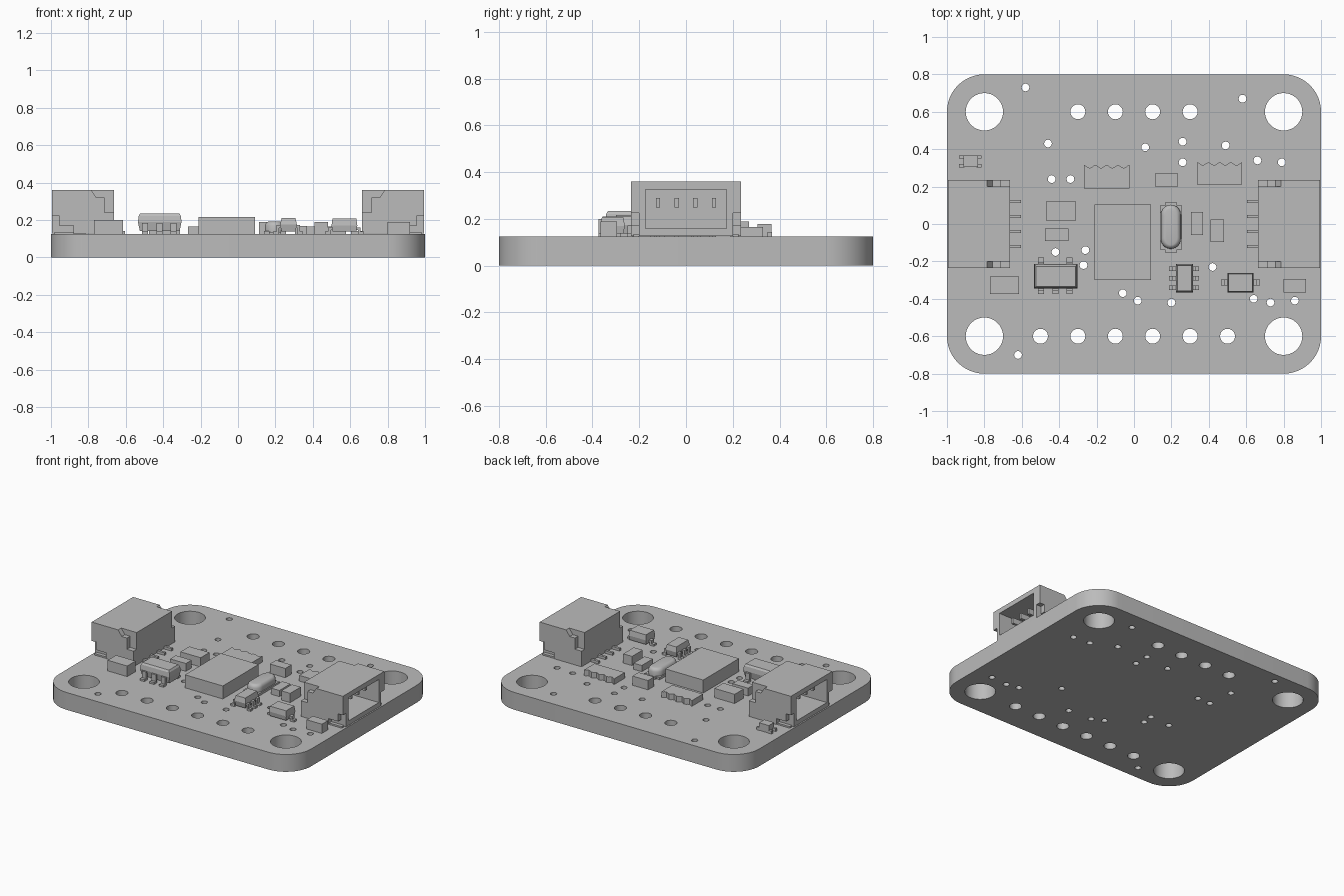
import bpy, bmesh
from math import cos, sin, pi, radians
from mathutils import Matrix, Vector

if "Cube" in bpy.data.objects:
    bpy.data.objects.remove(bpy.data.objects["Cube"], do_unlink=True)

grey = bpy.data.materials.new("plain grey")
grey.use_nodes = True
grey.diffuse_color = (0.5, 0.5, 0.5, 1)
grey.node_tree.nodes["Principled BSDF"].inputs["Base Color"].default_value = (0.5, 0.5, 0.5, 1)
TOP = 0.124  # upper surface of the board


def finish(name, bm, smooth=False):
    bmesh.ops.recalc_face_normals(bm, faces=bm.faces)
    mesh = bpy.data.meshes.new(name)
    bm.to_mesh(mesh)
    bm.free()
    mesh.materials.append(grey)
    if smooth:
        mesh.shade_smooth()
        mesh.set_sharp_from_angle(angle=radians(35))
    obj = bpy.data.objects.new(name, mesh)
    bpy.context.collection.objects.link(obj)
    return obj


def arc(cx, cy, r, start, end, n):
    return [(cx + r * cos(start + (end - start) * i / n),
             cy + r * sin(start + (end - start) * i / n)) for i in range(n + 1)]


def plate(name, loops, z0, z1, smooth=False):
    """Flat plate: first loop is the outline, the others are holes."""
    bm = bmesh.new()
    for loop in loops:
        vs = [bm.verts.new((x, y, z0)) for x, y in loop]
        for a, b in zip(vs, vs[1:] + vs[:1]):
            bm.edges.new((a, b))
    bmesh.ops.triangle_fill(bm, use_beauty=True, edges=bm.edges[:], normal=(0, 0, 1))
    ext = bmesh.ops.extrude_face_region(bm, geom=bm.faces[:])
    moved = [g for g in ext["geom"] if isinstance(g, bmesh.types.BMVert)]
    bmesh.ops.translate(bm, verts=moved, vec=(0, 0, z1 - z0))
    return finish(name, bm, smooth)


def side_prism(name, profile, y0, y1, matrix=None):
    """Extrude an x-z profile along y."""
    bm = bmesh.new()
    face = bm.faces.new([bm.verts.new((x, y0, z)) for x, z in profile])
    ext = bmesh.ops.extrude_face_region(bm, geom=[face])
    moved = [g for g in ext["geom"] if isinstance(g, bmesh.types.BMVert)]
    bmesh.ops.translate(bm, verts=moved, vec=(0, y1 - y0, 0))
    if matrix:
        bm.transform(matrix)
    return finish(name, bm)


def loft(name, outline, rings, smooth=False):
    """Stack scaled copies of an outline; rings are (z, inset)."""
    c = sum((Vector(p) for p in outline), Vector((0, 0))) / len(outline)
    hx = max(abs(p[0] - c.x) for p in outline)
    hy = max(abs(p[1] - c.y) for p in outline)
    bm = bmesh.new()
    rows = []
    for z, inset in rings:
        rows.append([bm.verts.new((c.x + (x - c.x) * (1 - inset / hx),
                                   c.y + (y - c.y) * (1 - inset / hy), z)) for x, y in outline])
    for lo, hi in zip(rows, rows[1:]):
        for i in range(len(lo)):
            j = (i + 1) % len(lo)
            bm.faces.new((lo[i], lo[j], hi[j], hi[i]))
    bm.faces.new(rows[0])
    bm.faces.new(rows[-1])
    return finish(name, bm, smooth)


def rect(x0, x1, y0, y1):
    return [(x0, y0), (x1, y0), (x1, y1), (x0, y1)]


def box(name, x0, x1, y0, y1, z1, z0=TOP):
    return loft(name, rect(x0, x1, y0, y1), [(z0, 0), (z1, 0)])


def leg(name, x, y, angle, length, width, height, t=0.014):
    """Bent lead running out from (x, y) in the given direction."""
    bend = length * 0.5
    profile = [(-0.01, height), (bend, height), (bend, TOP + t), (length, TOP + t),
               (length, TOP), (bend - t, TOP), (bend - t, height - t), (-0.01, height - t)]
    m = Matrix.Translation((x, y, 0)) @ Matrix.Rotation(radians(angle), 4, "Z")
    side_prism(name, profile, -width / 2, width / 2, m)


# Board with mounting holes, header holes and vias
outline = []
for k, (sx, sy) in enumerate([(1, 1), (-1, 1), (-1, -1), (1, -1)]):
    outline += arc(sx * 0.8, sy * 0.6, 0.2, k * pi / 2, (k + 1) * pi / 2, 12)
holes = [(sx * 0.8, sy * 0.6, 0.1, 36) for sx in (-1, 1) for sy in (-1, 1)]
holes += [(-0.3 + 0.2 * i, 0.6, 0.04, 20) for i in range(4)]
holes += [(-0.5 + 0.2 * i, -0.6, 0.04, 20) for i in range(6)]
vias = [(-.58, .73), (.58, .67), (-.46, .43), (.06, .41), (.26, .44), (.49, .42),
        (.26, .33), (.66, .34), (.79, .33), (-.44, .24), (-.34, .24), (-.42, -.15),
        (-.26, -.14), (-.27, -.22), (-.06, -.37), (.02, -.41), (.2, -.42), (.42, -.23),
        (.64, -.4), (.73, -.42), (.86, -.41), (-.62, -.7)]
holes += [(x, y, 0.021, 12) for x, y in vias]
plate("board", [outline] + [arc(x, y, r, 0, 2 * pi, n)[:-1] for x, y, r, n in holes],
      0, TOP, True)

# Two side connectors, open outward
for side, s in (("right", -1), ("left", 1)):
    n = side + "_connector_"

    def cbox(part, u0, u1, y0, y1, z0, z1):
        box(n + part, *sorted((s * u0, s * u1)), y0, y1, z1, z0)

    cbox("floor", 0.70, 0.995, -0.2, 0.2, TOP + 0.004, 0.16)
    cbox("roof", 0.70, 0.995, -0.2, 0.2, 0.325, 0.36)
    cbox("back", 0.663, 0.70, -0.2, 0.2, TOP + 0.004, 0.36)
    cheek = [(.995, .36), (.995, .225), (.957, .225), (.957, .17), (.88, .17), (.88, TOP + .004),
             (.663, TOP + .004), (.663, .24), (.715, .24), (.715, .32), (.757, .32), (.785, .36)]
    for d in (-1, 1):
        cbox("inner_wall", 0.70, 0.995, *sorted((d * 0.173, d * 0.2)), 0.16, 0.325)
        side_prism(n + "cheek", [(s * u, z) for u, z in cheek], d * 0.2, d * 0.235)
        cbox("solder_tab", 0.88, 0.98, *sorted((d * 0.2, d * 0.225)), TOP, 0.135)
    for i in range(4):
        y = (i - 1.5) * 0.08
        cbox("pin", 0.69, 0.93, y - 0.009, y + 0.009, 0.25, 0.29)
        cbox("lead", 0.604, 0.67, y - 0.009, y + 0.009, TOP, 0.142)

# Main chip and plain rectangular parts
box("main_chip", -0.21, 0.09, -0.30, 0.105, 0.217)
for name, *dims in [
        ("capacitor_front_right", -.77, -.615, -.375, -.28, .20),
        ("capacitor_front_left", .80, .92, -.365, -.295, .19),
        ("capacitor_middle", -.47, -.31, .02, .12, .19),
        ("resistor_middle", -.475, -.35, -.09, -.025, .18),
        ("capacitor_back", .112, .235, .20, .27, .19),
        ("resistor_left", .305, .37, -.06, .065, .168),
        ("capacitor_left", .41, .48, -.095, .025, .19)]:
    box(name, *dims)

# Resistor arrays with a scalloped back edge
for name, x0, x1, y0, y1 in [("resistor_array_right", -.267, -.025, .19, .315),
                             ("resistor_array_left", .338, .578, .21, .33)]:
    edge = [(x1 - (x1 - x0) * i / 24, y1 - 0.008 + 0.008 * cos(2 * pi * i / 6))
            for i in range(25)]
    plate(name, [[(x0, y0), (x1, y0)] + edge], TOP, 0.165)

# Voltage regulator with three front and two back legs
loft("regulator_body", rect(-.535, -.302, -.345, -.215),
     [(.142, .01), (.19, 0), (.222, .004), (.235, .012)])
for x in (-.497, -.42, -.345):
    leg("regulator_front_leg", x, -.335, -90, .04, .034, .185)
for x in (-.497, -.345):
    leg("regulator_back_leg", x, -.225, 90, .045, .034, .185)

# Small six-legged chip
loft("small_chip_body", rect(.225, .315, -.365, -.215),
     [(.138, .008), (.175, 0), (.21, .008)])
for y in (-.238, -.29, -.342):
    leg("small_chip_leg", .315, y, 0, .033, .024, .172)
    leg("small_chip_leg", .225, y, 180, .037, .024, .172)

# Diode
loft("diode_body", rect(.5, .638, -.365, -.262), [(.138, .005), (.17, 0), (.207, .005)])
leg("diode_leg", .638, -.313, 0, .036, .03, .16)
leg("diode_leg", .5, -.313, 180, .036, .03, .16)

# Indicator light
box("indicator_body", -.912, -.835, .305, .365, .178)
for x0, x1 in ((-.935, -.905), (-.842, -.815)):
    for y in (.312, .358):
        box("indicator_contact", x0, x1, y - .009, y + .009, .145)

# Pill-shaped crystal can on a thin base
pill = arc(.197, .05, .053, 0, pi, 14) + arc(.197, -.08, .053, pi, 2 * pi, 14)
box("crystal_base", .138, .257, -.135, .1, .14)
box("crystal_base_strip", .165, .23, -.152, .114, .135)
loft("crystal_can", pill, [(.14, 0), (.17, 0), (.183, .005), (.19, .014), (.192, .02)], True)
